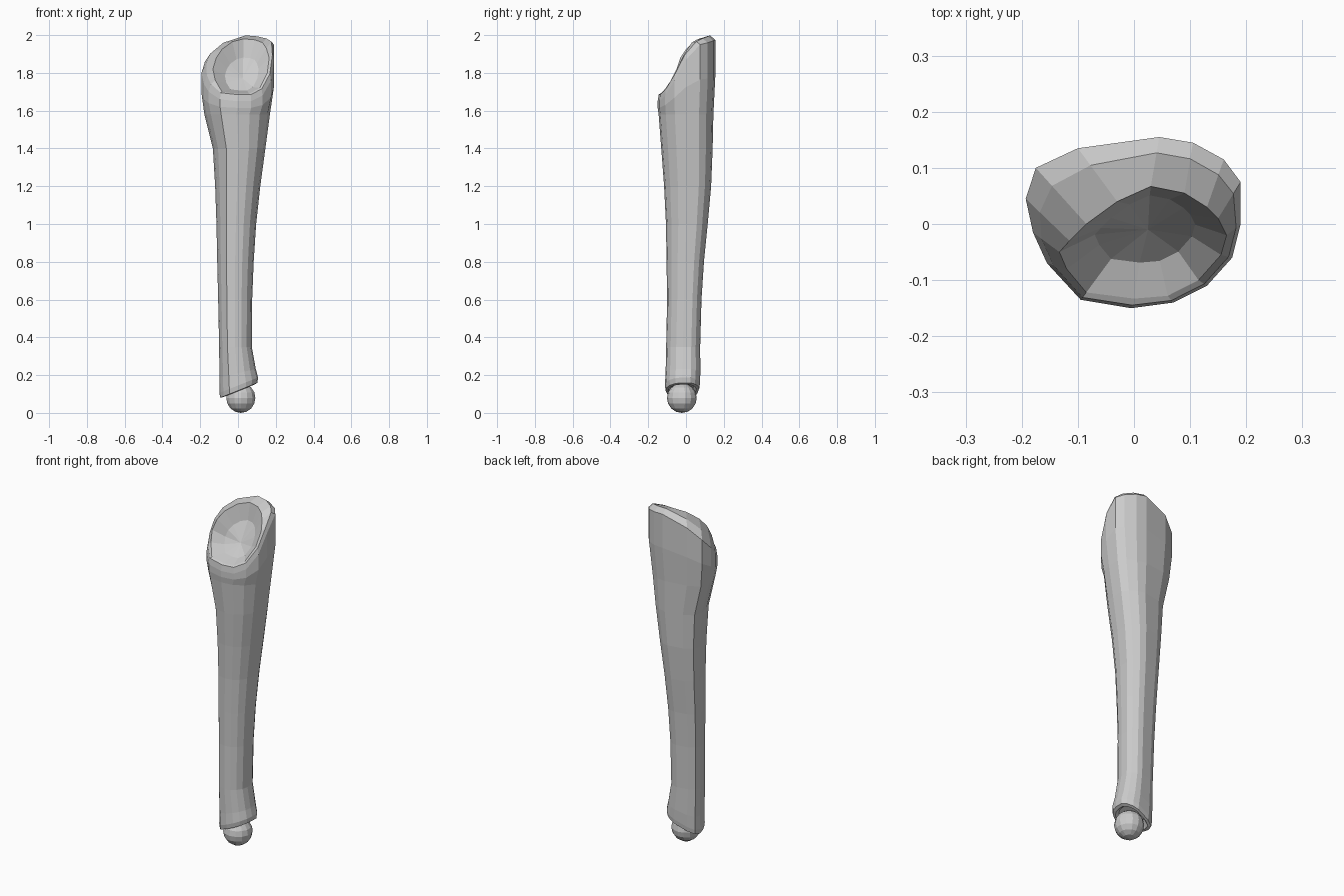
import bpy, bmesh
from mathutils import Vector

# Columns around the limb: outer outline x, y, rim height, then cup edge x, y, z
COLUMNS = [
    (.190, .075, 1.95, .150, .010, 1.93), (.160, .115, 1.96, .130, .030, 1.96),
    (.105, .145, 1.97, .090, .055, 1.975), (.045, .155, 1.975, .030, .067, 1.98),
    (-.100, .135, 1.925, -.030, .040, 1.965), (-.175, .100, 1.86, -.085, .0, 1.925),
    (-.193, .045, 1.80, -.115, -.030, 1.88), (-.180, -.015, 1.74, -.133, -.050, 1.82),
    (-.155, -.070, 1.70, -.120, -.080, 1.76), (-.095, -.135, 1.66, -.085, -.122, 1.70),
    (-.005, -.150, 1.65, .0, -.133, 1.69), (.070, -.140, 1.65, .060, -.128, 1.69),
    (.130, -.110, 1.68, .115, -.100, 1.72), (.175, -.060, 1.76, .155, -.055, 1.80),
    (.190, .000, 1.87, .165, -.020, 1.88)]

# Shaft sections: z, left, right, front, back, slant with x
SECTIONS = [
    (.14, -.055, .065, -.085, .045, .40), (.115, -.078, .088, -.095, .055, .40),
    (.118, -.095, .103, -.108, .070, .40), (.145, -.098, .106, -.112, .074, .40),
    (.21, -.098, .094, -.108, .076, .25), (.35, -.100, .073, -.105, .075, 0),
    (.60, -.105, .075, -.100, .082, 0), (.80, -.110, .083, -.103, .095, 0),
    (1.0, -.114, .096, -.106, .115, 0), (1.2, -.121, .118, -.116, .133, 0),
    (1.4, -.133, .145, -.131, .141, 0), (1.58, -.178, .169, -.145, .145, 0)]


def section(z, left, right, front, back, slant):
    ring = []
    for c in COLUMNS:
        x = left + (c[0] + .193) / .383 * (right - left)
        y = front + (c[1] + .150) / .305 * (back - front)
        ring.append(Vector((x, y, z + slant * x)))
    return ring


rings = [section(*s) for s in SECTIONS]

# Flared head, rounded rim and hollow cup
outer = [Vector(c[:3]) for c in COLUMNS]
edge = [Vector(c[3:]) for c in COLUMNS]
floor = Vector((.025, -.01, 1.77))
rings.append([Vector((o.x, o.y, 1.58 + (o.z - 1.58) * .5)) for o in outer])
rings.append(outer)
rings.append([o.lerp(e, .32) + Vector((0, 0, .022)) for o, e in zip(outer, edge)])
rings.append(edge)
rings.append([e.lerp(floor, .4) + Vector((0, .015, -.015)) for e in edge])

bm = bmesh.new()
loops = [[bm.verts.new(p) for p in ring] for ring in rings]
n = len(COLUMNS)
for a, b in zip(loops, loops[1:]):
    for i in range(n):
        j = (i + 1) % n
        bm.faces.new((a[i], a[j], b[j], b[i]))
bm.faces.new(loops[0])
centre = bm.verts.new(floor)
for i in range(n):
    bm.faces.new((loops[-1][i], loops[-1][(i + 1) % n], centre))
bmesh.ops.recalc_face_normals(bm, faces=bm.faces)
mesh = bpy.data.meshes.new("limb_segment")
bm.to_mesh(mesh)
bm.free()
limb = bpy.data.objects.new("limb_segment", mesh)
bpy.context.collection.objects.link(limb)

# Ball joint
bpy.ops.mesh.primitive_uv_sphere_add(segments=14, ring_count=8, radius=.079,
                                     location=(.015, -.022, .079))
bpy.context.object.name = "ball_joint"
